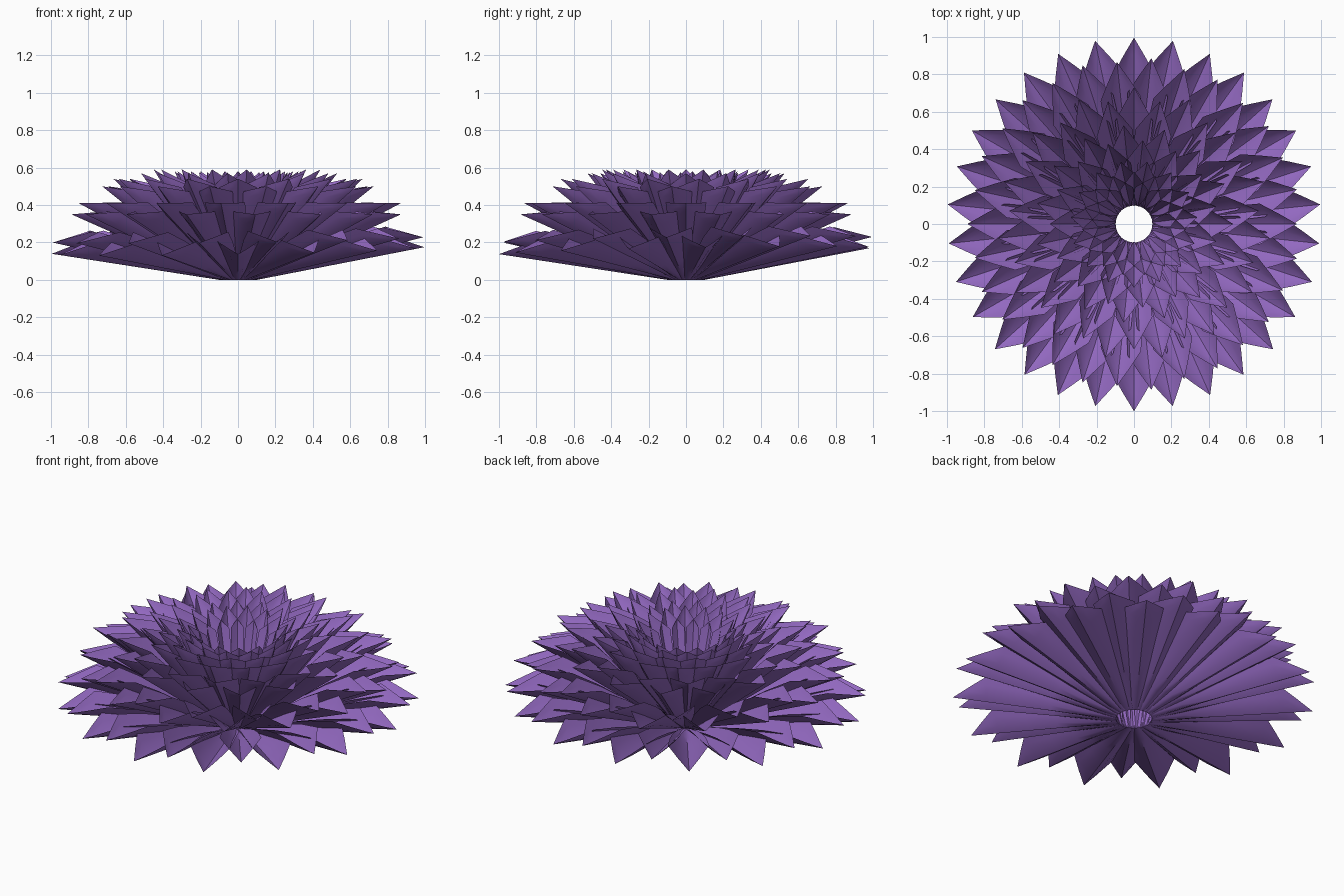
import bpy, math
from mathutils import Vector

if "Cube" in bpy.data.objects:
    bpy.data.objects.remove(bpy.data.objects["Cube"], do_unlink=True)

purple = bpy.data.materials.new("petal purple")
purple.use_nodes = True
purple.diffuse_color = (0.29, 0.14, 0.53, 1)
purple.node_tree.nodes["Principled BSDF"].inputs["Base Color"].default_value = (0.29, 0.14, 0.53, 1)

BASE_R = 0.1
# Petal outline: position along the length, half width, edge lift (fractions of length)
OUTLINE = [(0, 0.04, 0.01), (0.2, 0.065, 0.04), (0.4, 0.09, 0.075), (0.6, 0.11, 0.1),
           (0.8, 0.125, 0.11), (0.9, 0.065, 0.055)]
ACROSS = [-1, -0.7, -0.35, 0, 0.35, 0.7, 1]


def add_petal(verts, faces, angle, tip_r, tip_z):
    """One cupped, pointed petal leaning outward from the central ring."""
    out = Vector((math.cos(angle), math.sin(angle), 0))
    side = Vector((-out.y, out.x, 0))
    along = out * (tip_r - BASE_R) + Vector((0, 0, tip_z))
    length = along.length
    normal = along.normalized().cross(side)
    start, n = len(verts), len(ACROSS)
    for t, half, lift in OUTLINE:
        for s in ACROSS:
            verts.append(out * BASE_R + along * t + side * (s * half * length)
                         + normal * (abs(s) ** 1.4 * lift * length))
    verts.append(out * BASE_R + along)
    for i in range(len(OUTLINE) - 1):
        for j in range(n - 1):
            a = start + i * n + j
            faces.append((a, a + 1, a + n + 1, a + n))
    last = start + (len(OUTLINE) - 1) * n
    for j in range(n - 1):
        faces.append((last + j, last + j + 1, len(verts) - 1))


# Rings from the outside in: tip radius, tip height, lean of the whole ring
RINGS = [(1.0, 0.155, 0.025), (0.995, 0.215, 0.02), (0.89, 0.35, 0), (0.87, 0.41, 0),
         (0.73, 0.50, 0), (0.67, 0.54, 0), (0.53, 0.57, 0), (0.45, 0.59, 0),
         (0.34, 0.58, 0), (0.28, 0.575, 0)]
COUNT = 15
STEP = math.tau / COUNT

for k, (tip_r, tip_z, lean) in enumerate(RINGS):
    verts, faces = [], []
    turn = -math.pi / 2 + (k % 2) * STEP / 2 + (k // 2) * STEP / 4
    for i in range(COUNT):
        angle = turn + i * STEP
        add_petal(verts, faces, angle, tip_r, tip_z + lean * math.cos(angle - math.pi / 4))
    mesh = bpy.data.meshes.new(f"petal_ring_{k + 1}")
    mesh.from_pydata(verts, [], faces)
    mesh.materials.append(purple)
    ring = bpy.data.objects.new(f"petal_ring_{k + 1}", mesh)
    bpy.context.collection.objects.link(ring)
    bpy.ops.object.select_all(action="DESELECT")
    bpy.context.view_layer.objects.active = ring
    ring.select_set(True)
    bpy.ops.object.shade_smooth_by_angle(angle=math.radians(40))
